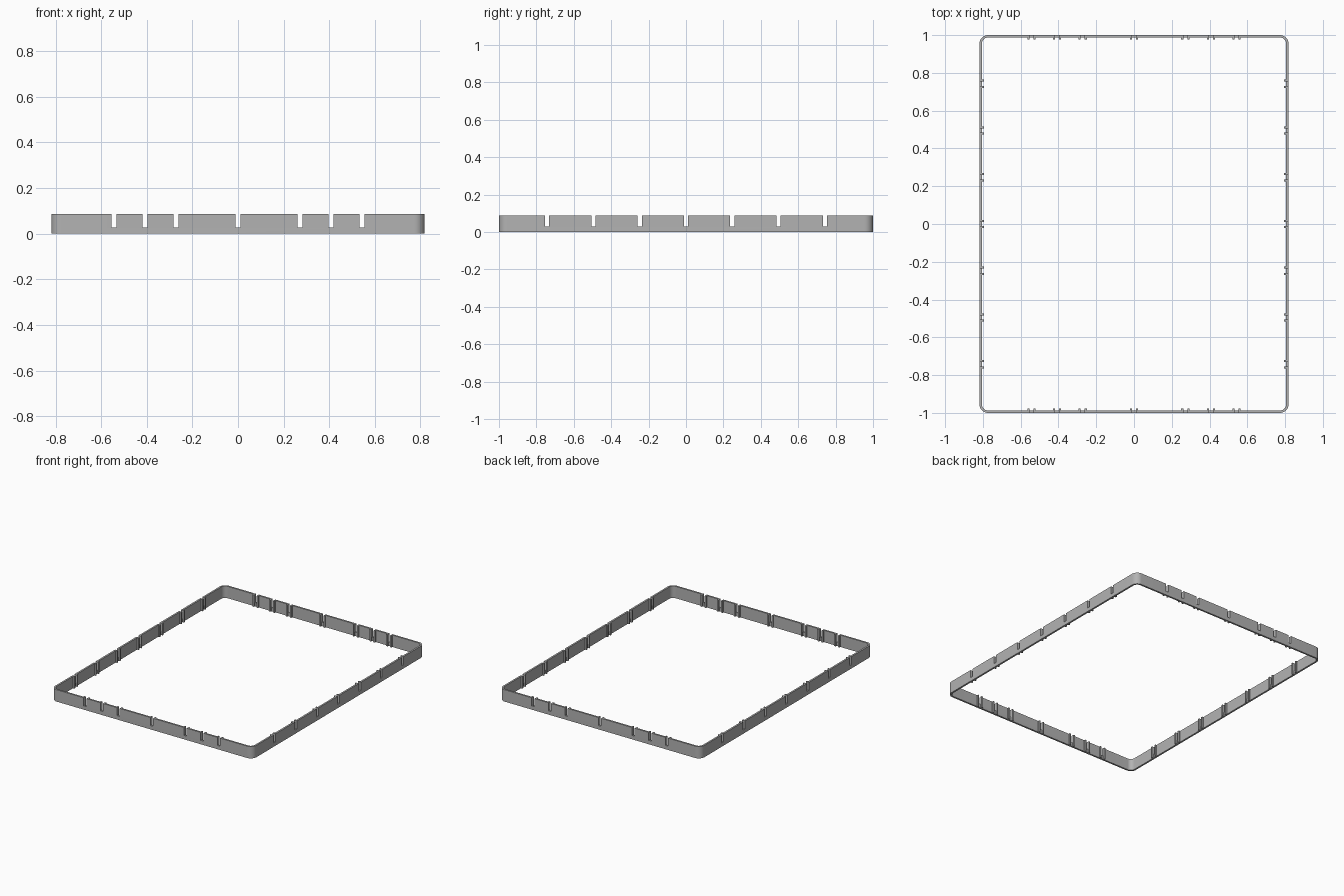
import bpy, bmesh, math
from mathutils import Matrix, Vector

cube = bpy.data.objects.get("Cube")
if cube:
    bpy.data.objects.remove(cube, do_unlink=True)

HALF_X, HALF_Y, HEIGHT = 0.818, 1.0, 0.087
WALL, RADIUS = 0.013, 0.045
SLOT_HALF, SLOT_FLOOR = 0.011, 0.028
RIB_WIDTH, RIB_REACH = 0.011, 0.024

grey = bpy.data.materials.new("plain grey")
grey.use_nodes = True
grey.diffuse_color = (0.45, 0.45, 0.45, 1)
grey.node_tree.nodes["Principled BSDF"].inputs["Base Color"].default_value = (0.45, 0.45, 0.45, 1)


def add_object(name, bm):
    bmesh.ops.recalc_face_normals(bm, faces=bm.faces)
    mesh = bpy.data.meshes.new(name)
    bm.to_mesh(mesh)
    bm.free()
    mesh.materials.append(grey)
    obj = bpy.data.objects.new(name, mesh)
    bpy.context.collection.objects.link(obj)
    return obj


def rounded_loop(bm, inset, z, steps=10):
    """Rounded rectangle of vertices, inset from the outer outline."""
    r = RADIUS - inset
    verts = []
    for i, (sx, sy) in enumerate([(1, 1), (-1, 1), (-1, -1), (1, -1)]):
        for k in range(steps + 1):
            a = math.pi / 2 * (i + k / steps)
            verts.append(bm.verts.new((sx * (HALF_X - RADIUS) + r * math.cos(a),
                                       sy * (HALF_Y - RADIUS) + r * math.sin(a), z)))
    return verts


def add_box(bm, wall, u, depth, z):
    """Box on one wall: u along it, depth inward from its outer face."""
    angle, distance = wall
    turn = Matrix.Rotation(angle, 4, 'Z')
    centre = Vector((sum(u) / 2, sum(depth) / 2 - distance, sum(z) / 2))
    size = (u[1] - u[0], depth[1] - depth[0], z[1] - z[0], 1)
    bmesh.ops.create_cube(bm, size=1,
                          matrix=turn @ Matrix.Translation(centre) @ Matrix.Diagonal(size))


# Thin rounded frame wall
bm = bmesh.new()
loops = [rounded_loop(bm, i, z) for i, z in
         [(0, 0), (0, HEIGHT), (WALL, HEIGHT), (WALL, 0)]]
count = len(loops[0])
for a, b in zip(loops, loops[1:] + loops[:1]):
    for i in range(count):
        j = (i + 1) % count
        bm.faces.new((a[i], a[j], b[j], b[i]))
frame = add_object("frame_wall", bm)

# Slots and the paired ribs beside them on all four walls
short_slots = [-0.543, -0.408, -0.272, 0, 0.272, 0.408, 0.543]
long_slots = [0.2475 * k for k in range(-3, 4)]
cut_bm, rib_bm = bmesh.new(), bmesh.new()
for side in range(4):
    wall = (side * math.pi / 2, HALF_X if side % 2 else HALF_Y)
    for u in (long_slots if side % 2 else short_slots):
        add_box(cut_bm, wall, (u - SLOT_HALF, u + SLOT_HALF),
                (-0.02, 0.04), (SLOT_FLOOR, HEIGHT + 0.05))
        for s in (-1, 1):
            mid = u + s * (SLOT_HALF + RIB_WIDTH / 2)
            add_box(rib_bm, wall, (mid - RIB_WIDTH / 2, mid + RIB_WIDTH / 2),
                    (WALL, RIB_REACH), (0, HEIGHT))
ribs = add_object("slot_ribs", rib_bm)
cutter = add_object("slot_cutter", cut_bm)
cutter.hide_render = True

# Cut the slots and keep the finished mesh
mod = frame.modifiers.new("slots", 'BOOLEAN')
mod.object = cutter
mod.operation = 'DIFFERENCE'
mod.solver = 'EXACT'
graph = bpy.context.evaluated_depsgraph_get()
cut_mesh = bpy.data.meshes.new_from_object(frame.evaluated_get(graph))
frame.modifiers.clear()
frame.data = cut_mesh
bpy.data.objects.remove(cutter, do_unlink=True)

# Smooth corners, crisp edges
bpy.ops.object.select_all(action='DESELECT')
frame.select_set(True)
bpy.context.view_layer.objects.active = frame
bpy.ops.object.shade_smooth_by_angle(angle=math.radians(30))
